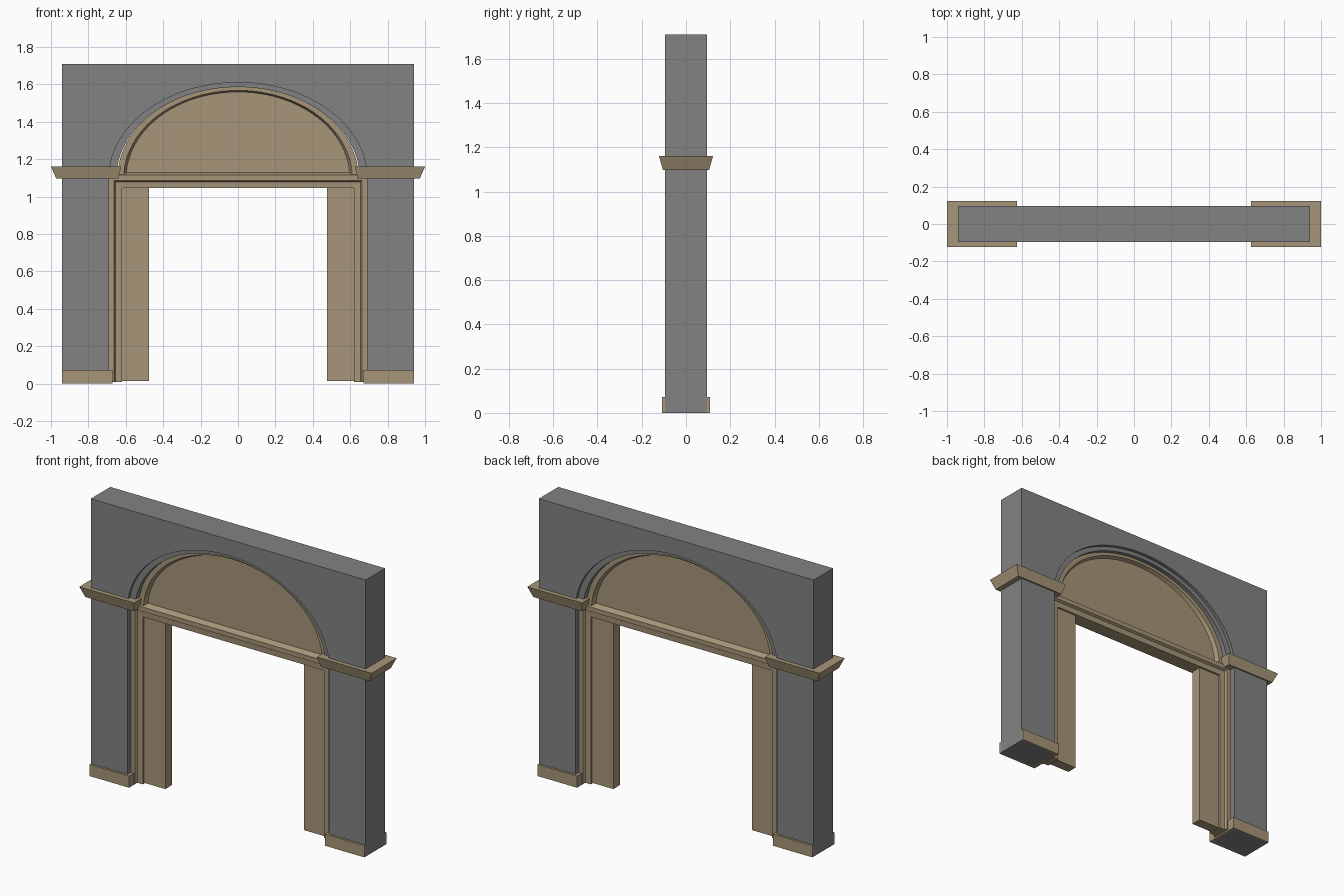
import bpy, bmesh, math

if "Cube" in bpy.data.objects:
    bpy.data.objects.remove(bpy.data.objects["Cube"])


def material(name, rgb):
    m = bpy.data.materials.new(name)
    m.diffuse_color = (*rgb, 1)
    m.use_nodes = True
    m.node_tree.nodes["Principled BSDF"].inputs["Base Color"].default_value = m.diffuse_color
    return m


tan = material("tan_stone", (0.386, 0.305, 0.19))
grey = material("dark_grey_wall", (0.225, 0.225, 0.225))
SEG = 48


def finish(name, bm, mat):
    bmesh.ops.recalc_face_normals(bm, faces=bm.faces[:])
    me = bpy.data.meshes.new(name)
    bm.to_mesh(me)
    bm.free()
    ob = bpy.data.objects.new(name, me)
    bpy.context.collection.objects.link(ob)
    me.materials.append(mat)
    return ob


def slab(name, outline, y, mat):
    """Extrude an x-z outline symmetrically from -y to y."""
    bm = bmesh.new()
    a = [bm.verts.new((x, -y, z)) for x, z in outline]
    b = [bm.verts.new((x, y, z)) for x, z in outline]
    bm.faces.new(a)
    bm.faces.new(b[::-1])
    n = len(a)
    for i in range(n):
        bm.faces.new((a[i], a[(i + 1) % n], b[(i + 1) % n], b[i]))
    return finish(name, bm, mat)


def sweep(name, rails, ys, mat):
    """Skin a closed profile: one x-z rail and one y depth per profile point."""
    bm = bmesh.new()
    rows = [[bm.verts.new((x, y, z)) for x, z in r] for r, y in zip(rails, ys)]
    n, m = len(rows), len(rows[0])
    for i in range(n):
        p, q = rows[i], rows[(i + 1) % n]
        for j in range(m - 1):
            bm.faces.new((p[j], p[j + 1], q[j + 1], q[j]))
    bm.faces.new([r[0] for r in rows])
    bm.faces.new([r[-1] for r in rows])
    return finish(name, bm, mat)


def arch(a, top, base=1.10):
    """Half ellipse, left to right."""
    return [(-a * math.cos(math.pi * i / SEG),
             base + (top - base) * math.sin(math.pi * i / SEG)) for i in range(SEG + 1)]


def mirrored(profile):
    """Front half of a profile (size, depth) completed with its back half."""
    return [(d, -y) for d, y in profile] + [(d, y) for d, y in profile[::-1]]


def frustum(name, lo, hi, mat):
    """Block from bottom and top rectangles (x0, x1, y0, y1, z)."""
    bm = bmesh.new()
    a, b = [[bm.verts.new(c) for c in ((x0, y0, z), (x1, y0, z), (x1, y1, z), (x0, y1, z))]
            for x0, x1, y0, y1, z in (lo, hi)]
    bm.faces.new(a)
    bm.faces.new(b)
    for i in range(4):
        j = (i + 1) % 4
        bm.faces.new((a[i], a[j], b[j], b[i]))
    return finish(name, bm, mat)


def box(name, x0, x1, y0, y1, z0, z1, mat):
    return frustum(name, (x0, x1, y0, y1, z0), (x0, x1, y0, y1, z1), mat)


# Wall with arched opening
slab("wall", [(-0.94, 0), (-0.94, 1.71), (0.94, 1.71), (0.94, 0), (0.69, 0)]
     + arch(0.69, 1.61)[::-1] + [(-0.69, 0)], 0.095, grey)

# Stepped grey reveal inside the arch
prof = mirrored([(0.0, 0.075), (0.045, 0.075)])
sweep("arch_reveal", [arch(0.695 - d, 1.615 - d * 0.65) for d, y in prof],
      [y for d, y in prof], grey)

# Tan arch moulding around the tympanum
prof = mirrored([(0.0, 0.05), (0.034, 0.05), (0.048, 0.025)])
sweep("arch_moulding", [arch(0.645 - d, 1.59 - d * 0.65) for d, y in prof],
      [y for d, y in prof], tan)

# Tympanum panel and its sill
slab("tympanum", arch(0.615, 1.575), 0.027, tan)
prof = mirrored([(1.09, 0.058), (1.115, 0.058), (1.13, 0.026)])
sweep("tympanum_sill", [[(-0.65, z), (0.65, z)] for z, y in prof], [y for z, y in prof], tan)

# Moulded door frame: jambs and lintel in one mitred sweep
prof = mirrored([(0.0, 0.06), (0.028, 0.06), (0.036, 0.046), (0.07, 0.044), (0.07, 0.03)])
sweep("door_frame", [[(-0.69 + d, 0.01), (-0.69 + d, 1.115 - d),
                      (0.69 - d, 1.115 - d), (0.69 - d, 0.01)] for d, y in prof],
      [y for d, y in prof], tan)

# Side panels, plinths and capitals
for s, side in ((-1, "left"), (1, "right")):
    box("side_panel_" + side, s * 0.475, s * 0.64, -0.032, 0.032, 0.015, 1.05, tan)
    # Plinth strips wrap the front, back and inner faces of the pier
    box("plinth_front_" + side, s * 0.67, s * 0.94, -0.108, -0.095, 0, 0.072, tan)
    box("plinth_back_" + side, s * 0.67, s * 0.94, 0.095, 0.108, 0, 0.072, tan)
    box("plinth_inner_" + side, s * 0.67, s * 0.69, -0.095, 0.095, 0, 0.072, tan)
    frustum("capital_" + side, (s * 0.64, s * 0.972, -0.104, 0.104, 1.097),
            (s * 0.625, s * 1.0, -0.122, 0.122, 1.16), tan)
